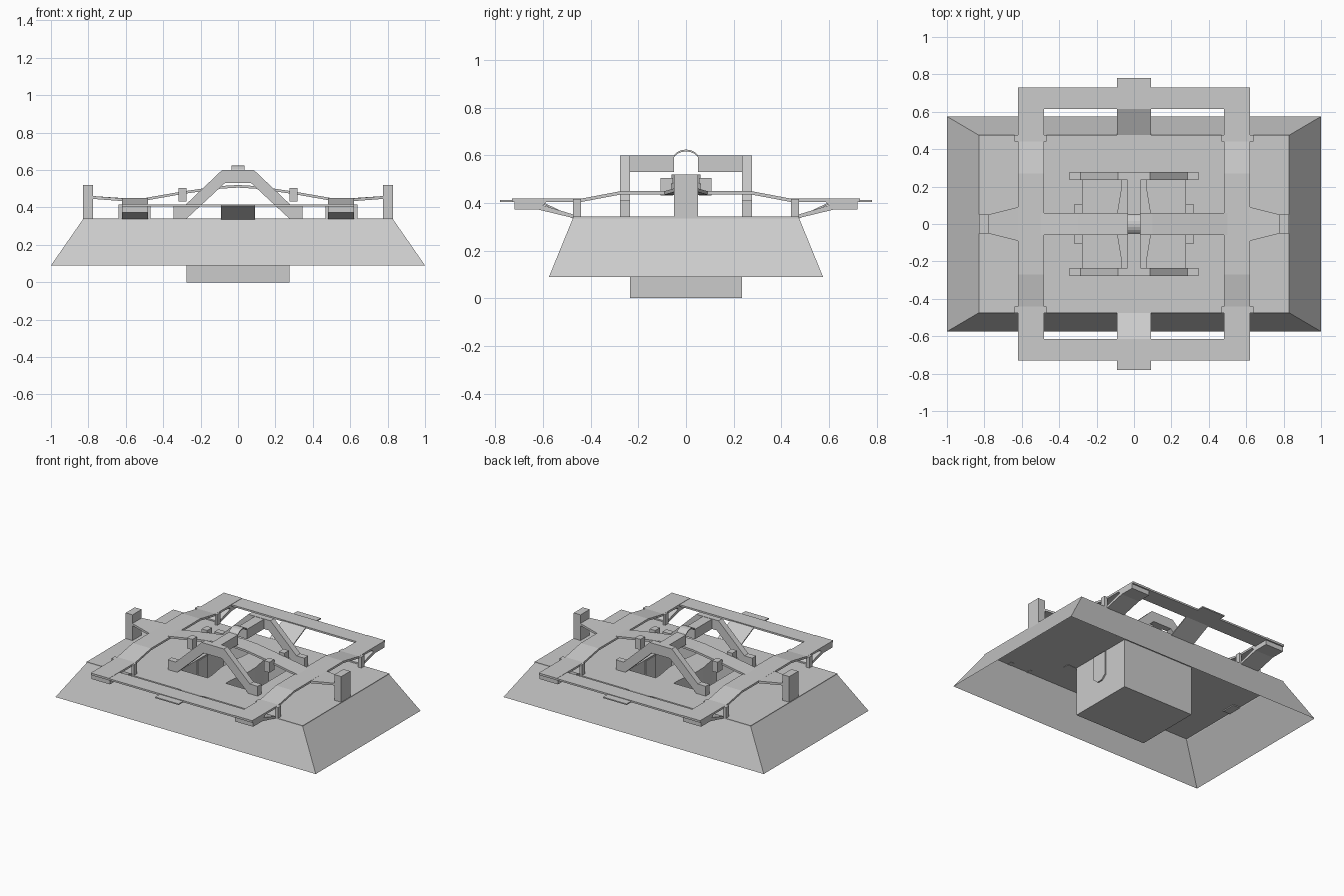
import bpy, bmesh, math
from mathutils import Vector

if "Cube" in bpy.data.objects:
    bpy.data.objects.remove(bpy.data.objects["Cube"])

S = (-1, 1)


def finish(name, bm, closed=True):
    if closed:
        bmesh.ops.recalc_face_normals(bm, faces=bm.faces)
    me = bpy.data.meshes.new(name)
    bm.to_mesh(me)
    bm.free()
    ob = bpy.data.objects.new(name, me)
    bpy.context.collection.objects.link(ob)
    return ob


def prism(name, pts, axis, a, b):
    """Extrude a 2D outline along an axis: x takes (y,z), y takes (x,z), z takes (x,y)."""
    def place(p, t):
        u, v = p
        return {'x': (t, u, v), 'y': (u, t, v), 'z': (u, v, t)}[axis]
    bm = bmesh.new()
    lo = [bm.verts.new(place(p, a)) for p in pts]
    hi = [bm.verts.new(place(p, b)) for p in pts]
    n = len(pts)
    bm.faces.new(lo)
    bm.faces.new(hi)
    for i in range(n):
        j = (i + 1) % n
        bm.faces.new((lo[i], lo[j], hi[j], hi[i]))
    return finish(name, bm)


def box(name, x0, x1, y0, y1, z0, z1):
    return prism(name, [(x0, y0), (x1, y0), (x1, y1), (x0, y1)], 'z', z0, z1)


def ribbon(top, t):
    """Strip profile: a line of points given a vertical thickness t below it."""
    return top + [(u, v - t) for u, v in reversed(top)]


def flip(pts, s):
    return [(u * s, v) for u, v in pts]


# Hollow sloped skirt, top deck and sunken box as one lofted shell
rings = [(1, .575, .09), (.83, .475, .335), (.83, .475, .342),
         (.275, .235, .342), (.275, .235, 0)]
bm = bmesh.new()
loops = [[bm.verts.new((sx * x, sy * y, z)) for sx, sy in ((-1, -1), (1, -1), (1, 1), (-1, 1))]
         for x, y, z in rings]
for a, b in zip(loops, loops[1:]):
    for i in range(4):
        j = (i + 1) % 4
        bm.faces.new((a[i], a[j], b[j], b[i]))
bm.faces.new(loops[-1])
finish("base_shell", bm, False)

# Island between the two pits
prism("pit_island", [(-.07, -.235), (.07, -.235), (.07, -.18), (.09, -.06), (.09, .06), (.07, .18),
                     (.07, .235), (-.07, .235), (-.07, .18), (-.09, .06), (-.09, -.06), (-.07, -.18)],
      'z', .0, .342)

# Raised long straps with their end brackets and legs
strap = [(-.73, .418), (-.44, .418), (-.27, .45), (.27, .45), (.44, .418), (.73, .418)]
bracket = [(.475, .337), (.62, .372), (.72, .372), (.72, .412), (.58, .412), (.60, .39), (.475, .352)]
for sx in S:
    x0, x1 = sorted((sx * .48, sx * .62))
    prism("side_strap", ribbon(strap, .014), 'x', x0, x1)
    for sy in S:
        prism("strap_bracket", flip(bracket, sy), 'x', x0, x1)
        for xa, xb in ((.468, .485), (.615, .64)):
            xa, xb = sorted((sx * xa, sx * xb))
            ya, yb = sorted((sy * .44, sy * .475))
            box("strap_leg", xa, xb, ya, yb, .34, .417)

# Front and back cross bars with sloped centre tabs
tab = [(.475, .343), (.62, .412), (.78, .412)]
for sy in S:
    ya, yb = sorted((sy * .615, sy * .73))
    box("cross_bar", -.62, .62, ya, yb, .404, .416)
    prism("centre_tab", flip(ribbon(tab, .008), sy), 'x', -.09, .09)

# Bowed centre beam
beam = [(-.5, .45), (-.3, .485), (-.1, .514), (0, .52), (.1, .514), (.3, .485), (.5, .45)]
prism("centre_beam", ribbon(beam, .014), 'y', -.06, .06)

for sx in S:
    # Tapered side arm: flat plan, then raised toward its post
    arm = prism("side_arm", [(sx * .6, -.09), (sx * .62, -.09), (sx * .78, -.05),
                             (sx * .78, .05), (sx * .62, .09), (sx * .6, .09)], 'z', .434, .449)
    for v in arm.data.vertices:
        if abs(v.co.x) > .7:
            v.co.z += .012
    # End posts
    xa, xb = sorted((sx * .775, sx * .828))
    box("end_post", xa, xb, -.05, .05, .335, .46)
    box("end_post_cap", xa, xb, -.05, .05, .46, .52)
    # Clips beside the beam
    for sy in S:
        xa, xb = sorted((sx * .275, sx * .317))
        ya, yb = sorted((sy * .055, sy * .107))
        box("beam_clip", xa, xb, ya, yb, .432, .505)
    # Pointed latch on each end of the sunken box
    xa, xb = sorted((sx * .27, sx * .285))
    prism("box_latch", [(-.055, .335), (-.055, .17), (-.02, .14), (.02, .14), (.055, .17), (.055, .335)],
          'x', xa, xb)

# Twin trapezoid arches
outer = [(-.345, .34), (-.345, .41), (-.285, .41), (-.085, .6)]
inner = [(.07, .53), (.275, .34)]
arch = outer + flip(outer, -1)[::-1] + flip(inner, 1)[::-1] + flip(inner, -1)
for sy in S:
    ya, yb = sorted((sy * .235, sy * .277))
    prism("arch", arch, 'y', ya, yb)
    # Crosswise handle bar
    ya, yb = sorted((sy * .05, sy * .24))
    box("handle_bar", -.035, .035, ya, yb, .53, .598)

# Curved cap bridging the handle
cap = [(.056 * math.sin(a), .556 + .07 * math.cos(a)) for a in [math.radians(d) for d in range(-72, 73, 18)]]
cap = [(u, .594 + (v - .5776) * .62) for u, v in cap]
prism("handle_cap", ribbon(cap, .008), 'x', -.035, .035)
